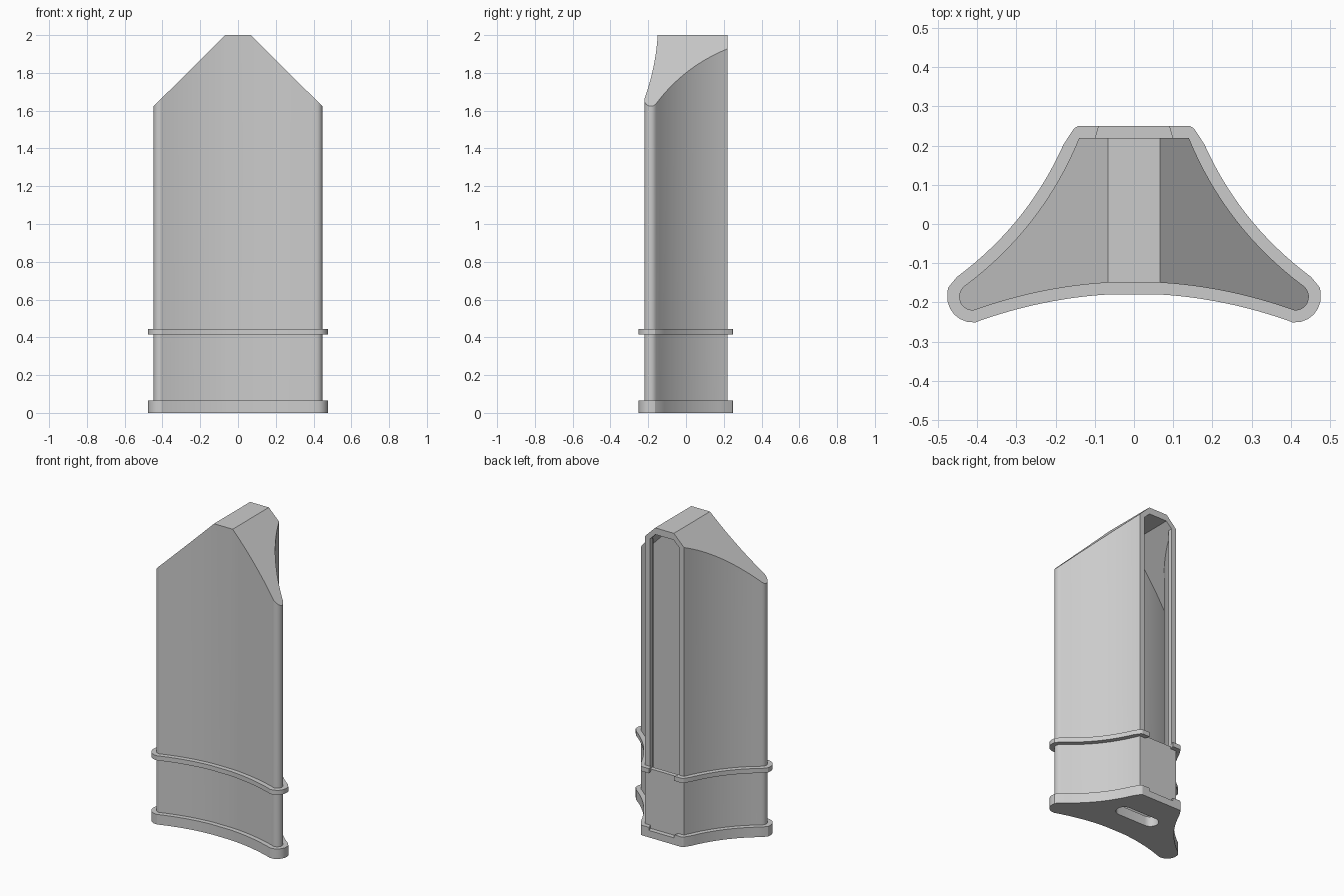
import bpy, bmesh, math
from mathutils import Vector

if "Cube" in bpy.data.objects:
    bpy.data.objects.remove(bpy.data.objects["Cube"])

grey = bpy.data.materials.new("light_grey")
grey.diffuse_color = (0.6, 0.6, 0.6, 1)
grey.use_nodes = True
grey.node_tree.nodes["Principled BSDF"].inputs["Base Color"].default_value = grey.diffuse_color
RIDGE = 0.067            # half width of the flat top
SLOPE = 0.992            # fall of the roof per unit of x


def mirror(half):
    """Right half, front to back, completed with its mirrored left half."""
    return half + [Vector((-p[0], p[1])) for p in reversed(half)]


def outline():
    """Counter-clockwise plan: bowed front, rounded tips, concave flanks, flat back."""
    half = []
    for i in range(13):                          # bowed front, starting at the ridge line
        x = RIDGE + (0.405 - RIDGE) * i / 12
        half.append(Vector((x, -0.148 - 0.071 * (x / 0.405) ** 2)))
    c, r = Vector((0.4116, -0.186)), 0.035
    for i in range(1, 11):                       # rounded tip
        a = math.radians(-109 + 163 * i / 10)
        half.append(c + r * Vector((math.cos(a), math.sin(a))))
    p0, p1, p2 = half[-1].copy(), Vector((0.234, -0.01)), Vector((0.14, 0.22))
    for i in range(1, 17):                       # concave flank
        t = i / 16
        half.append((1 - t) ** 2 * p0 + 2 * t * (1 - t) * p1 + t * t * p2)
    return half


def offset(pts, d):
    """Grow (or shrink) a closed outline with mitred corners."""
    out = []
    for i, p in enumerate(pts):
        a = (p - pts[i - 1]).normalized()
        b = (pts[(i + 1) % len(pts)] - p).normalized()
        na, nb = Vector((a.y, -a.x)), Vector((b.y, -b.x))
        out.append(p + (na + nb) * d / (1 + na.dot(nb)))
    return out


def finish(name, bm):
    bmesh.ops.recalc_face_normals(bm, faces=bm.faces)
    me = bpy.data.meshes.new(name)
    bm.to_mesh(me)
    bm.free()
    me.materials.append(grey)
    ob = bpy.data.objects.new(name, me)
    bpy.context.collection.objects.link(ob)
    return ob


def prism(name, pts, z0, z1):
    """Flat-topped extrusion of an outline."""
    bm = bmesh.new()
    lo = [bm.verts.new((p[0], p[1], z0)) for p in pts]
    hi = [bm.verts.new((p[0], p[1], z1)) for p in pts]
    bm.faces.new(lo[::-1])
    bm.faces.new(hi)
    for i in range(len(pts)):
        j = (i + 1) % len(pts)
        bm.faces.new((lo[i], lo[j], hi[j], hi[i]))
    return finish(name, bm)


def roofed(name, half, z0, z1):
    """Extrusion with a flat ridge and two sloping sides; half runs from ridge to back."""
    ridge = half[0][0]
    half = half + [Vector((ridge, half[-1][1]))]
    pts, n = mirror(half), len(half)
    bm = bmesh.new()
    lo = [bm.verts.new((p[0], p[1], z0)) for p in pts]
    hi = [bm.verts.new((p[0], p[1], z1 - SLOPE * (abs(p[0]) - ridge))) for p in pts]
    bm.faces.new(lo[::-1])
    bm.faces.new(hi[:n])                               # right slope
    bm.faces.new(hi[n:])                               # left slope
    bm.faces.new((hi[0], hi[n - 1], hi[n], hi[-1]))    # flat ridge
    for i in range(len(pts)):
        j = (i + 1) % len(pts)
        bm.faces.new((lo[i], lo[j], hi[j], hi[i]))
    return finish(name, bm)


def select(ob):
    bpy.ops.object.select_all(action='DESELECT')
    ob.select_set(True)
    bpy.context.view_layer.objects.active = ob


def cut(ob, cutter):
    """Subtract a cutter, trying the next solver if one returns nothing."""
    cutter.hide_render = True
    before = ob.data.copy()
    for solver in ('EXACT', 'MANIFOLD', 'FLOAT'):
        mod = ob.modifiers.new("cut", 'BOOLEAN')
        mod.operation, mod.solver, mod.object = 'DIFFERENCE', solver, cutter
        select(ob)
        bpy.ops.object.modifier_apply(modifier=mod.name)
        if len(ob.data.polygons):
            break
        ob.data = before.copy()
    bpy.data.objects.remove(cutter)


half = outline()
plan = mirror(half)

# Flange outline: grown plan with squared tip shoulders and nipped back corners
flange_half = []
for p in offset(plan, 0.03)[:len(half)]:
    if p.x > 0.44 and -0.18 < p.y < -0.142:
        if flange_half[-1].y != -0.163:
            flange_half.append(Vector((0.475, -0.163)))
    elif p.y > 0.24:
        flange_half += [Vector((0.153, 0.244)), Vector((0.143, 0.25))]
    else:
        flange_half.append(p)
flange = mirror(flange_half)

# Hollow body with sloping roof, open at the bottom and through the back
body = roofed("body_shell", half, 0.03, 2.0)
inner_half = offset(plan, -0.028)[:len(half)]
inner_half[0].x = RIDGE
cut(body, roofed("cavity", inner_half, -0.1, 1.958))
door = [Vector(p) for p in ((0.065, 0.12), (0.105, 0.12), (0.105, 0.3))]
cut(body, roofed("back_opening", door, 0.43, 1.957))

# Base plate with a rounded slot and a shallow notch at the back
base = prism("base_plate", flange, 0, 0.065)
slot = []
for s in (1, -1):
    for i in range(13):
        a = math.radians(-90 + 15 * i)
        slot.append((s * (0.1 + 0.05 * math.cos(a)), 0.03 + s * 0.05 * math.sin(a)))
cut(base, prism("slot", slot, -0.1, 0.2))
gap = [(-0.1, 0.22), (0.1, 0.22), (0.087, 0.26), (-0.087, 0.26)]
cut(base, prism("notch", gap, 0.045, 0.1))

# Collar ring around the body, interrupted at the back
inner = mirror(offset(plan, -0.005)[:len(half)])
k, m = len(flange_half), len(half)
ring = [Vector((-0.09, 0.25))] + flange[k:] + flange[:k]
ring += [Vector((0.09, 0.25)), Vector((0.1, 0.215))]
ring += (inner[m:] + inner[:m])[::-1] + [Vector((-0.1, 0.215))]
collar = prism("collar_ring", ring, 0.415, 0.445)

for ob in (body, base, collar):
    select(ob)
    bpy.ops.object.shade_smooth_by_angle(angle=math.radians(25))
